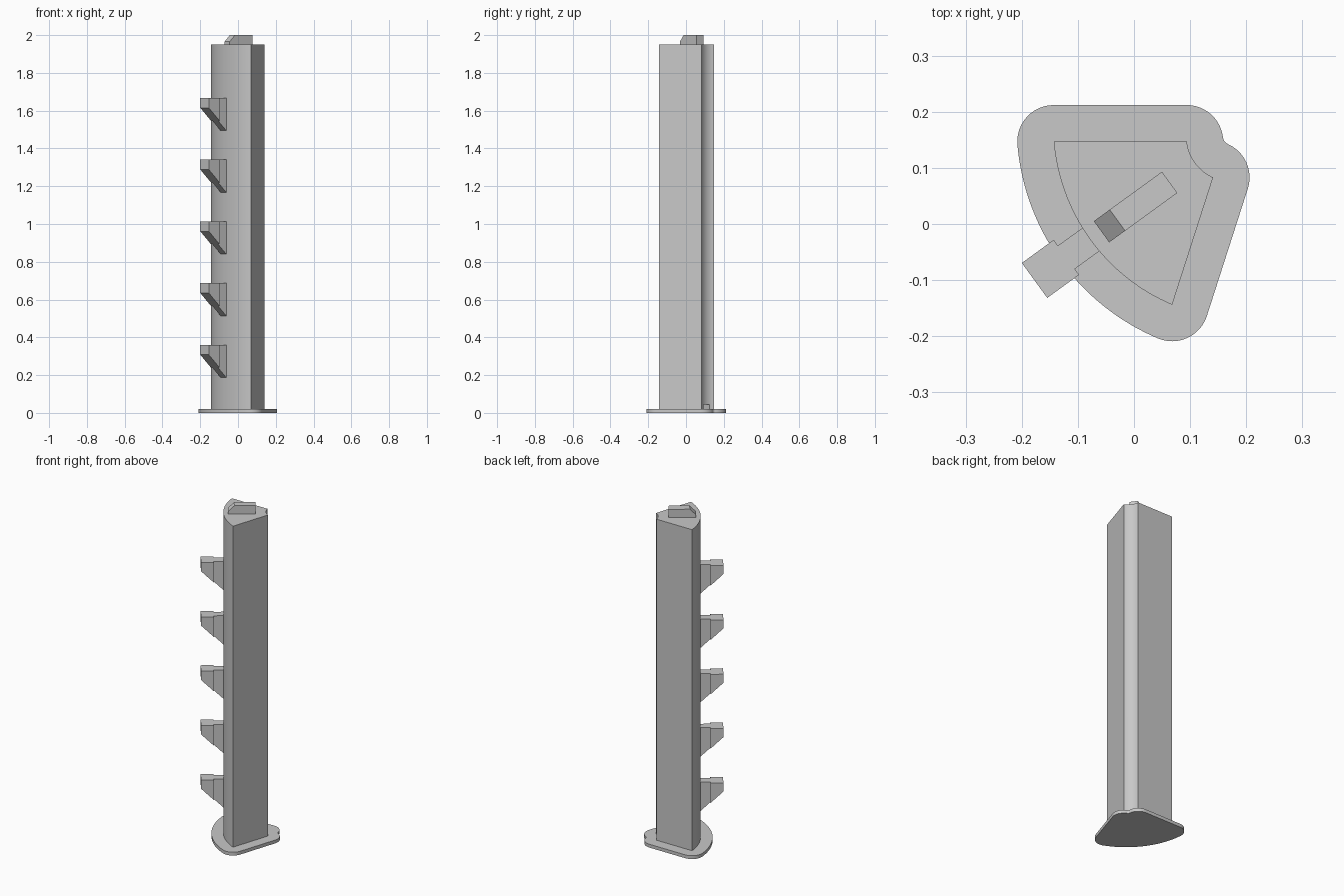
import bpy, bmesh, math
from mathutils import Vector, Matrix

cube = bpy.data.objects.get("Cube")
if cube:
    bpy.data.objects.remove(cube, do_unlink=True)

# One plain grey material
grey = bpy.data.materials.new("plain grey")
grey.use_nodes = True
colour = (0.58, 0.58, 0.58, 1)
grey.diffuse_color = colour
grey.node_tree.nodes["Principled BSDF"].inputs["Base Color"].default_value = colour

# Sizes
BASE_TOP, COLUMN_TOP = 0.02, 1.95
BRIM = 0.065
AXIS = math.radians(36)      # plan direction of the tab and hooks
AXIS_SHIFT = 0.0228          # sideways shift of that axis from the origin


def prism(name, points, direction, matrix=Matrix()):
    """Fill an outline and extrude it along a direction."""
    bm = bmesh.new()
    face = bm.faces.new([bm.verts.new(p) for p in points])
    new = bmesh.ops.extrude_face_region(bm, geom=[face])["geom"]
    bmesh.ops.translate(bm, vec=direction,
                        verts=[v for v in new if isinstance(v, bmesh.types.BMVert)])
    bm.transform(matrix)
    bmesh.ops.recalc_face_normals(bm, faces=bm.faces)
    mesh = bpy.data.meshes.new(name)
    bm.to_mesh(mesh)
    bm.free()
    mesh.materials.append(grey)
    obj = bpy.data.objects.new(name, mesh)
    bpy.context.collection.objects.link(obj)
    return obj


def side_prism(name, profile, half_width):
    """Extrude a (distance, height) profile across the slanted plan axis."""
    place = Matrix.Rotation(AXIS, 4, "Z") @ Matrix.Translation((0, AXIS_SHIFT - half_width, 0))
    return prism(name, [(u, 0, z) for u, z in profile], (0, 2 * half_width, 0), place)


def edge(p, q, bulge=0, steps=1):
    """Line or arc from p to q as (point, outward normal) pairs."""
    p, q = Vector(p), Vector(q)
    chord = q - p
    out = Vector((chord.y, -chord.x)).normalized()
    if not bulge:
        return [(p, out), (q, out)]
    sign = math.copysign(1, bulge)
    radius = (chord.length ** 2 / 4 + bulge ** 2) / (2 * abs(bulge))
    half = math.asin(chord.length / 2 / radius)
    centre = (p + q) / 2 + out * (bulge - sign * radius)
    pairs = []
    for i in range(steps + 1):
        normal = Matrix.Rotation(sign * half * (2 * i / steps - 1), 2) @ out
        pairs.append((centre + sign * radius * normal, normal))
    return pairs


# Column outline: hollow groove, straight back, bowed front, straight side
groove_a, groove_b = (0.141, 0.083), (0.094, 0.147)
back_corner, front_corner = (-0.143, 0.147), (0.068, -0.144)
edges = [edge(groove_a, groove_b, -0.0105, 16),
         edge(groove_b, back_corner),
         edge(back_corner, front_corner, 0.05, 32),
         edge(front_corner, groove_a)]

outline = [p for e in edges for p, n in e[:-1]]
column = prism("column", [(p.x, p.y, BASE_TOP) for p in outline],
               (0, 0, COLUMN_TOP - BASE_TOP))

# Base plate: the same outline widened, with round corners
rim = []
for e, following in zip(edges, edges[1:] + edges[:1]):
    rim += [p + n * BRIM for p, n in e]
    corner, start = e[-1]
    turn = -start.angle_signed(following[0][1])
    rim += [corner + Matrix.Rotation(turn * i / 12, 2) @ start * BRIM for i in range(1, 12)]
base = prism("base_plate", [(p.x, p.y, 0) for p in rim], (0, 0, BASE_TOP))

# Small drain slot at the foot of the groove
cutter = side_prism("slot_cutter", [(0.05, 0), (0.2, 0), (0.2, 0.045), (0.05, 0.045)], 0.02)
cutter.hide_render = True
cut = column.modifiers.new("slot", "BOOLEAN")
cut.operation, cut.solver, cut.object = "DIFFERENCE", "EXACT", cutter
bpy.context.view_layer.objects.active = column
bpy.ops.object.modifier_apply(modifier="slot")
bpy.data.objects.remove(cutter, do_unlink=True)

# Locating tab on top, chamfered toward the front
side_prism("top_tab", [(-0.055, COLUMN_TOP), (0.095, COLUMN_TOP), (0.095, 2),
                       (-0.02, 2), (-0.055, 1.965)], 0.0233)

# Hooks: a wide head on a narrower neck, sharing one sloped underside
TIP, HEAD_END, NECK_END, LIP = -0.2025, -0.1324, -0.07, 0.052


def bracket(name, near, far, top, half_width):
    def under(u):
        return top - LIP - (u - TIP) * 0.98
    side_prism(name, [(near, top), (near, under(near)), (far, under(far)), (far, top)],
               half_width)


for i in range(5):
    top = 0.36 + 0.3268 * i
    bracket(f"hook_head_{i + 1}", TIP, HEAD_END, top, 0.0385)
    bracket(f"hook_neck_{i + 1}", HEAD_END, NECK_END, top, 0.0256)

# Smooth the curved walls, keep the corners sharp
bpy.ops.object.select_all(action="DESELECT")
for obj in (column, base):
    obj.select_set(True)
bpy.context.view_layer.objects.active = column
bpy.ops.object.shade_smooth_by_angle(angle=math.radians(25))
